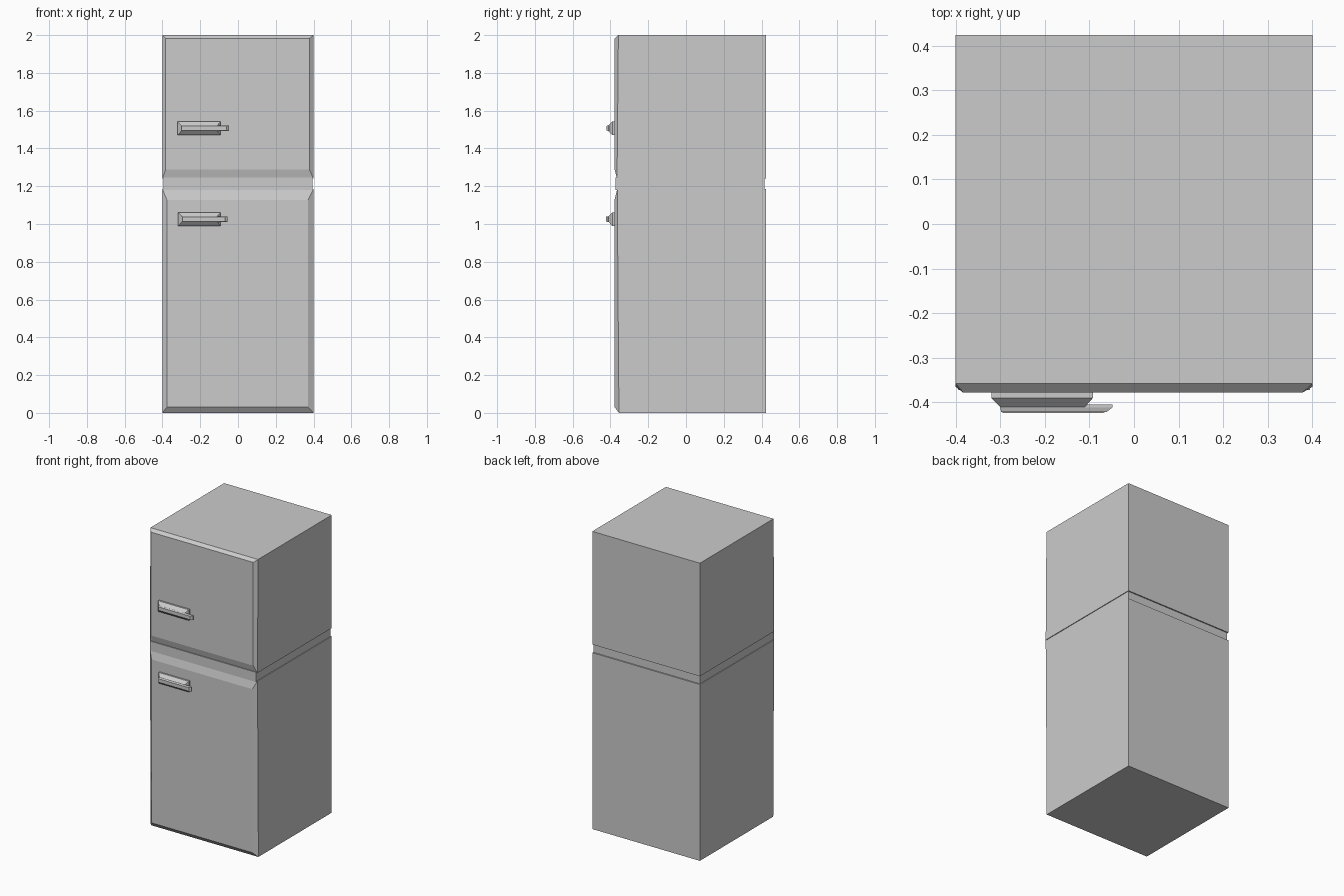
import bpy, bmesh

if "Cube" in bpy.data.objects:
    bpy.data.objects.remove(bpy.data.objects["Cube"])


def loft(name, rings):
    """Rectangular rings (x0, x1, z0, z1, y at bottom, y at top), back to front."""
    bm = bmesh.new()
    loops = []
    for x0, x1, z0, z1, yb, yt in rings:
        loops.append([bm.verts.new(c) for c in
                      ((x0, yb, z0), (x1, yb, z0), (x1, yt, z1), (x0, yt, z1))])
    for a, b in zip(loops, loops[1:]):
        for i in range(4):
            j = (i + 1) % 4
            bm.faces.new((a[i], a[j], b[j], b[i]))
    bm.faces.new(loops[0])
    bm.faces.new(loops[-1])
    bmesh.ops.recalc_face_normals(bm, faces=bm.faces)
    mesh = bpy.data.meshes.new(name)
    bm.to_mesh(mesh)
    bm.free()
    obj = bpy.data.objects.new(name, mesh)
    bpy.context.collection.objects.link(obj)
    return obj


BACK, FRONT = 0.424, -0.378

# Fridge compartment with bevelled door front
loft("fridge_compartment", [
    (-0.4, 0.4, 0, 1.185, BACK, BACK),
    (-0.4, 0.4, 0, 1.185, -0.355, -0.364),
    (-0.377, 0.371, 0.03, 1.128, FRONT, FRONT)])

# Freezer compartment with bevelled door front
loft("freezer_compartment", [
    (-0.4, 0.4, 1.24, 2.0, BACK, BACK),
    (-0.4, 0.4, 1.24, 2.0, -0.365, -0.358),
    (-0.383, 0.378, 1.288, 1.982, FRONT, FRONT)])

# Recessed band between the two compartments
loft("divider_band", [
    (-0.395, 0.395, 1.18, 1.245, 0.416, 0.416),
    (-0.395, 0.395, 1.18, 1.245, -0.372, -0.372)])

# Door handles: tapered mount and slim grip reaching past it
for label, z, x0, tip, y in (("freezer", 1.506, -0.32, -0.048, -0.421),
                             ("fridge", 1.025, -0.317, -0.056, -0.424)):
    loft(label + "_handle_mount", [
        (x0, -0.092, z - 0.036, z + 0.036, FRONT + 0.005, FRONT + 0.005),
        (x0, -0.092, z - 0.036, z + 0.036, -0.39, -0.39),
        (x0 + 0.02, -0.11, z - 0.014, z + 0.016, -0.41, -0.41)])
    loft(label + "_handle_grip", [
        (x0 + 0.022, tip, z - 0.014, z + 0.016, y + 0.016, y + 0.016),
        (x0 + 0.02, tip, z - 0.014, z + 0.016, y + 0.01, y + 0.01),
        (x0 + 0.022, tip - 0.013, z - 0.011, z + 0.013, y, y)])
